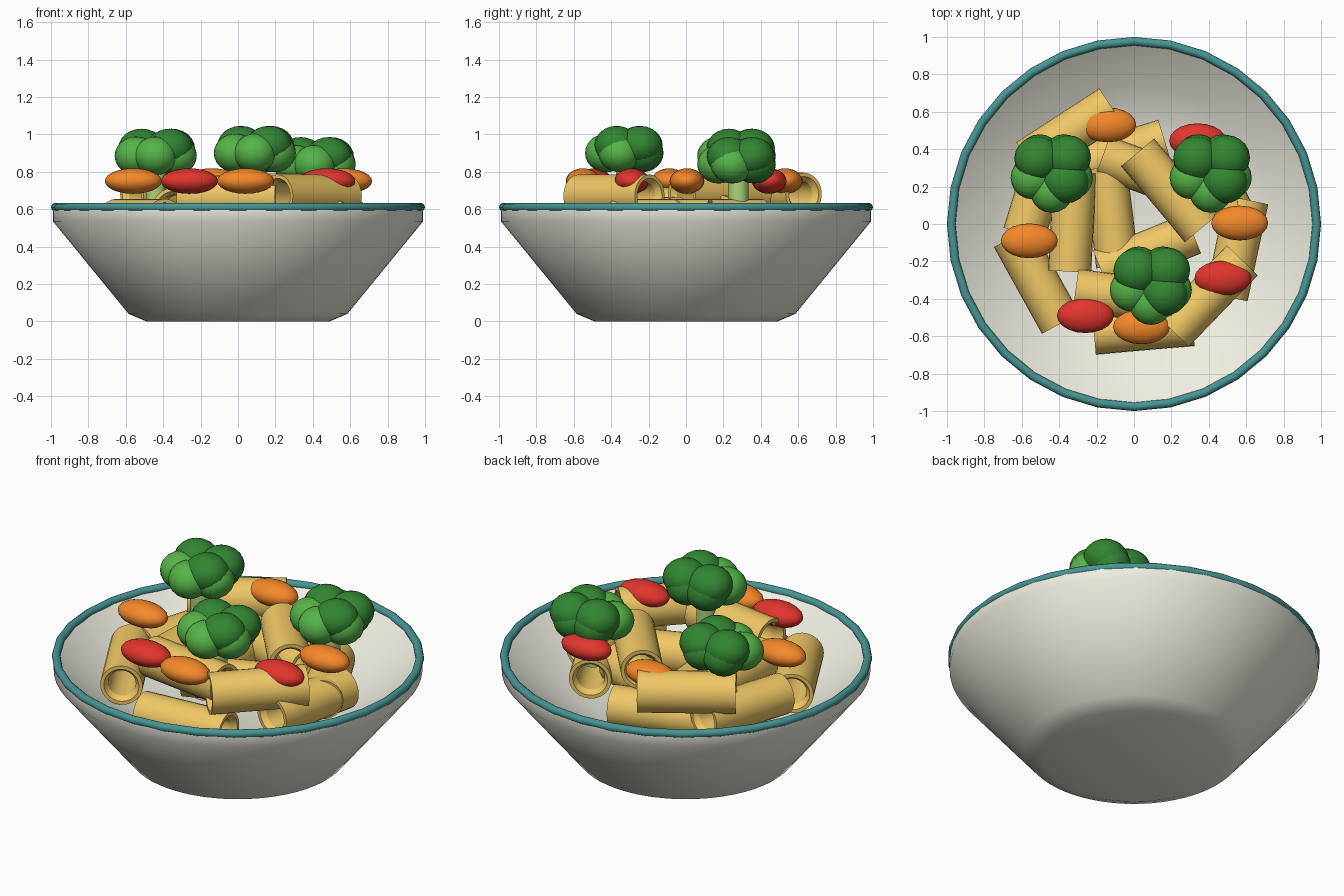
import bpy, bmesh, math
from mathutils import Matrix

if "Cube" in bpy.data.objects:
    bpy.data.objects.remove(bpy.data.objects["Cube"])


def material(name, rgb):
    m = bpy.data.materials.new(name)
    m.diffuse_color = (*[c ** 2.2 for c in rgb], 1)
    m.use_nodes = True
    m.node_tree.nodes["Principled BSDF"].inputs["Base Color"].default_value = m.diffuse_color
    return m


CERAMIC = material("ceramic", (0.93, 0.93, 0.88))
TEAL = material("teal", (0.28, 0.58, 0.57))
PASTA = material("pasta", (0.94, 0.78, 0.40))
ORANGE = material("orange", (0.96, 0.53, 0.18))
RED = material("red", (0.88, 0.22, 0.19))
STEM = material("stem_green", (0.68, 0.82, 0.47))
LIGHT = material("light_green", (0.34, 0.70, 0.29))
DARK = material("dark_green", (0.21, 0.52, 0.21))


def finish(name, bm, mat, matrix=None, angle=40):
    bmesh.ops.remove_doubles(bm, verts=bm.verts, dist=1e-5)
    bmesh.ops.recalc_face_normals(bm, faces=bm.faces)
    me = bpy.data.meshes.new(name)
    bm.to_mesh(me)
    bm.free()
    ob = bpy.data.objects.new(name, me)
    bpy.context.collection.objects.link(ob)
    me.materials.append(mat)
    if matrix is not None:
        ob.matrix_world = matrix
    bpy.ops.object.select_all(action='DESELECT')
    ob.select_set(True)
    bpy.context.view_layer.objects.active = ob
    bpy.ops.object.shade_smooth_by_angle(angle=math.radians(angle))
    return ob


def lathe(name, profile, steps, mat, matrix=None, closed=False, angle=40):
    bm = bmesh.new()
    vs = [bm.verts.new((r, 0, z)) for r, z in profile]
    pairs = list(zip(vs, vs[1:])) + ([(vs[-1], vs[0])] if closed else [])
    edges = [bm.edges.new(p) for p in pairs]
    bmesh.ops.spin(bm, geom=vs + edges, cent=(0, 0, 0), axis=(0, 0, 1),
                   angle=math.tau, steps=steps, use_duplicate=False)
    return finish(name, bm, mat, matrix, angle)


def ellipsoid(name, loc, radii, mat, turn=0):
    bm = bmesh.new()
    bmesh.ops.create_uvsphere(bm, u_segments=20, v_segments=12, radius=1)
    mx = Matrix.Translation(loc) @ Matrix.Rotation(math.radians(turn), 4, 'Z') @ Matrix.Diagonal((*radii, 1))
    return finish(name, bm, mat, mx, 60)


# Bowl with a shallow dished interior
lathe("bowl", [(0, 0), (0.49, 0), (0.585, 0.04), (0.99, 0.535), (0.99, 0.60),
               (0.955, 0.605), (0.73, 0.44), (0.5, 0.35), (0, 0.32)],
      64, CERAMIC)

# Coloured rim
lathe("bowl_rim", [(0.977 + 0.023 * math.cos(a * math.tau / 10),
                    0.61 + 0.023 * math.sin(a * math.tau / 10)) for a in range(10)],
      32, TEAL, closed=True, angle=60)

# Pasta tubes: x, y, z of the middle and heading in degrees
tubes = [
    (-0.52, -0.30, 0.54, -61), (0.05, -0.56, 0.45, 5), (0.55, -0.13, 0.54, 78),
    (0.47, 0.17, 0.54, -62), (-0.09, 0.37, 0.45, 17), (-0.51, 0.20, 0.53, 73),
    (-0.12, 0.04, 0.53, 97), (0.07, -0.15, 0.55, 22), (0.08, 0.27, 0.56, -20),
    (-0.345, 0.485, 0.68, 33), (-0.33, 0.01, 0.60, 87), (-0.05, -0.39, 0.665, -8),
    (0.395, -0.385, 0.67, 46), (0.19, 0.18, 0.675, -50),
]
H = 0.265
section = [(0.115, -H), (0.115, H), (0.095, H), (0.075, H - 0.03), (0.075, 0.03 - H), (0.095, -H)]
for i, (x, y, z, heading) in enumerate(tubes):
    mx = (Matrix.Translation((x, y, z)) @ Matrix.Rotation(math.radians(heading), 4, 'Z')
          @ Matrix.Rotation(math.pi / 2, 4, 'Y'))
    lathe(f"pasta_tube_{i + 1}", section, 24, PASTA, mx, closed=True, angle=30)

# Pepper pieces
peppers = [
    (-0.14, 0.53, ORANGE, 0), (-0.56, -0.09, ORANGE, 0), (0.565, 0.005, ORANGE, 0),
    (0.04, -0.55, ORANGE, 0), (0.34, 0.445, RED, 0), (-0.26, -0.49, RED, 0), (0.475, -0.29, RED, 0),
]
for i, (x, y, mat, turn) in enumerate(peppers):
    ellipsoid(f"pepper_piece_{i + 1}", (x, y, 0.75), (0.152, 0.093, 0.068), mat, turn)

# Broccoli: stem, lower ring of florets, three dark florets on top
upper = [(-0.075, 0.07), (0.085, 0.075), (0.075, -0.05)]
for i, (x, y, z) in enumerate([(-0.44, 0.28, 0.885), (0.41, 0.28, 0.84), (0.09, -0.32, 0.90)]):
    n = f"broccoli_{i + 1}"
    mx = Matrix.Translation((x, y, z))
    lathe(n + "_stem", [(0, -0.27), (0.055, -0.27), (0.055, 0), (0, 0)], 16, STEM, mx)
    for k in range(5):
        a = math.radians(270 + 72 * k)
        ellipsoid(f"{n}_lower_floret_{k + 1}",
                  (x + 0.11 * math.cos(a), y + 0.105 * math.sin(a), z),
                  (0.115, 0.115, 0.103), LIGHT if k in (0, 1, 4) else DARK)
    for k, (dx, dy) in enumerate(upper):
        ellipsoid(f"{n}_upper_floret_{k + 1}", (x + dx, y + dy, z + 0.04), (0.125, 0.12, 0.105), DARK)
